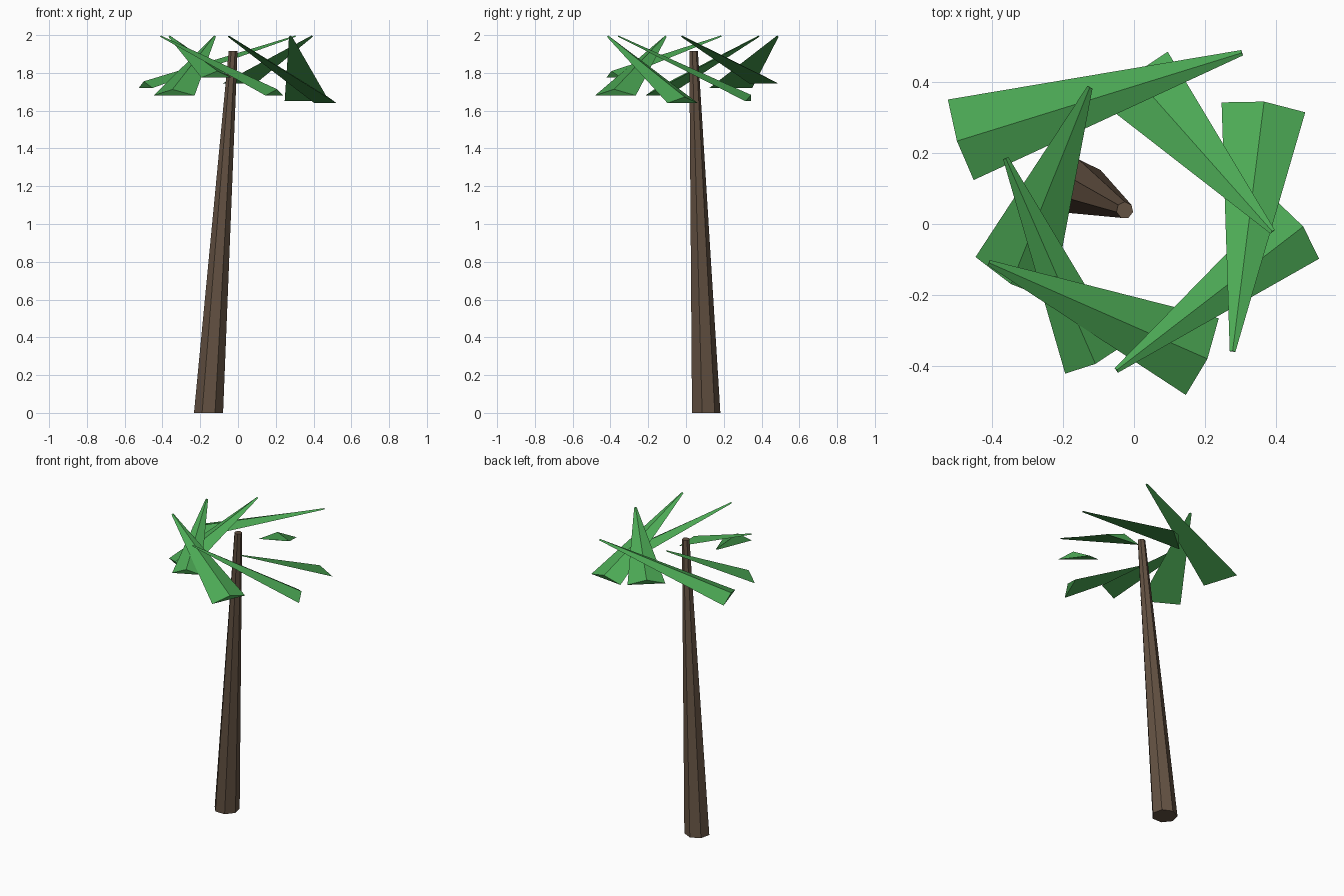
import bpy, bmesh, math
from mathutils import Vector

if "Cube" in bpy.data.objects:
    bpy.data.objects.remove(bpy.data.objects["Cube"])


def material(name, rgb):
    m = bpy.data.materials.new(name)
    m.diffuse_color = (*rgb, 1)
    m.use_nodes = True
    m.node_tree.nodes["Principled BSDF"].inputs["Base Color"].default_value = m.diffuse_color
    return m


def loft(name, rings, mat):
    """Closed flat-shaded solid between two rings of points."""
    bm = bmesh.new()
    a, b = [[bm.verts.new(p) for p in ring] for ring in rings]
    n = len(a)
    for i in range(n):
        j = (i + 1) % n
        bm.faces.new((a[i], a[j], b[j], b[i]))
    bm.faces.new(a)
    bm.faces.new(b)
    bmesh.ops.recalc_face_normals(bm, faces=bm.faces)
    me = bpy.data.meshes.new(name)
    bm.to_mesh(me)
    bm.free()
    me.materials.append(mat)
    ob = bpy.data.objects.new(name, me)
    bpy.context.collection.objects.link(ob)
    return ob


bark = material("bark", (0.127, 0.084, 0.055))
green = material("leaf_green", (0.073, 0.40, 0.091))


# Leaning, tapered seven-sided trunk
def ring(c, r, sides=7):
    angles = [math.pi / 2 + math.tau * i / sides for i in range(sides)]
    return [Vector(c) + Vector((r * math.cos(t), r * math.sin(t), 0)) for t in angles]


loft("trunk", [ring((-0.156, 0.103, 0), 0.079), ring((-0.026, 0.039, 1.915), 0.024)], bark)


# Fronds: ridged triangular wedges, wide at the low end, pointed at the raised tip
def frond(name, left, right, z, tip, ridge=0.037):
    l, r, t = Vector((*left, z)), Vector((*right, z)), Vector((*tip, 1.992))
    side = (r - l).normalized()
    mid = (l + r) / 2
    up = side.cross(t - mid).normalized()
    if up.z < 0:
        up = -up
    w = side * 0.008
    loft(name, [[l, r, mid + up * ridge],
                [t - w, t + w, t + up * 0.006]], green)


fronds = [  # two wide corners, their height, tip
    ((-0.525, 0.351), (-0.452, 0.124), 1.72, (0.305, 0.483)),
    ((0.095, 0.486), (-0.08, 0.334), 1.745, (0.391, -0.022)),
    ((0.483, 0.315), (0.247, 0.343), 1.65, (0.278, -0.36)),
    ((0.522, -0.098), (0.404, 0.063), 1.64, (-0.05, -0.413)),
    ((0.146, -0.482), (0.239, -0.266), 1.68, (-0.41, -0.109)),
    ((-0.194, -0.422), (-0.034, -0.345), 1.775, (-0.362, 0.186)),
    ((-0.447, -0.093), (-0.23, -0.215), 1.68, (-0.124, 0.386)),
]
for i, f in enumerate(fronds):
    frond(f"frond_{i + 1}", *f)
